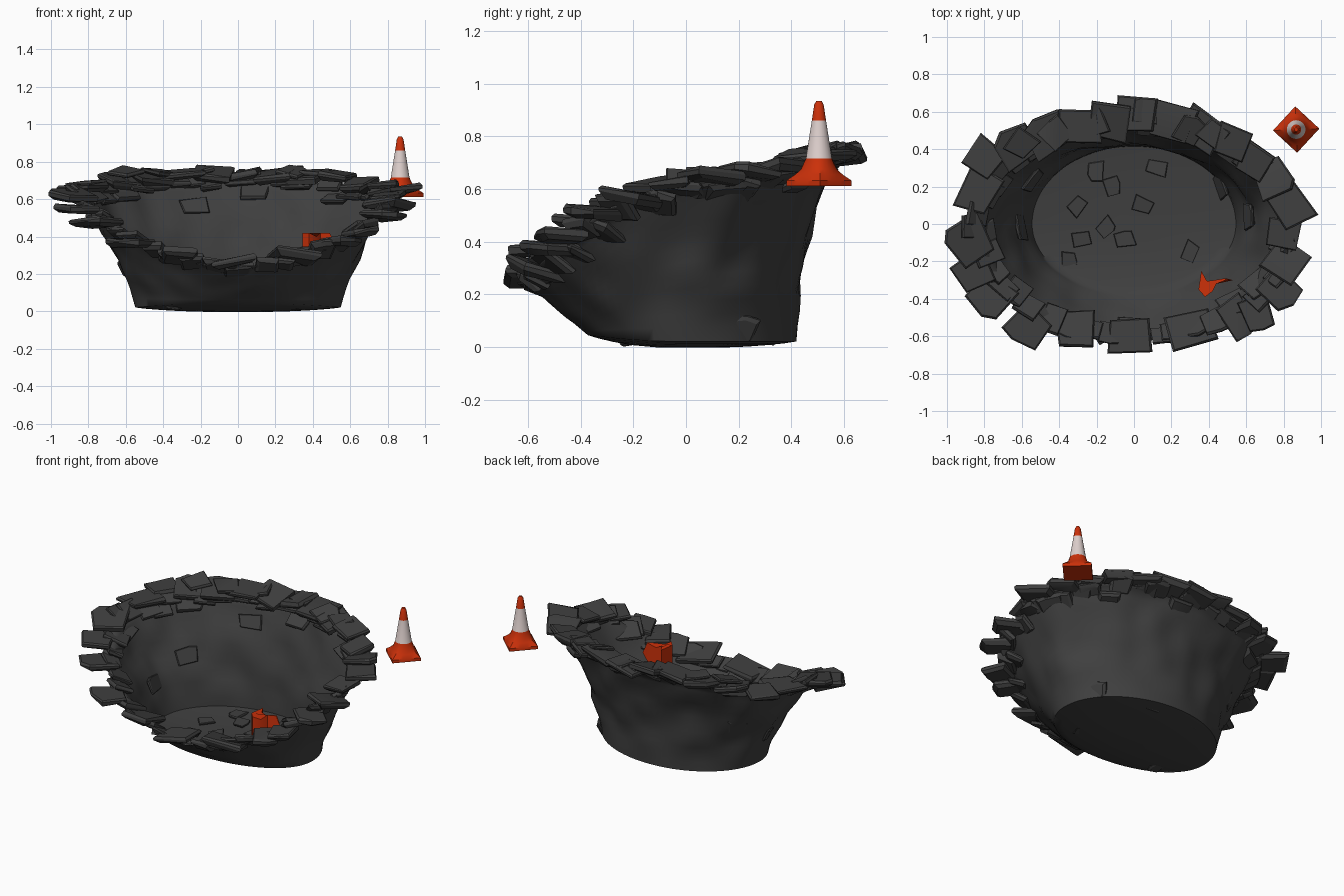
import bpy, bmesh, math, random
from mathutils import Vector, Matrix, noise

if "Cube" in bpy.data.objects:
    bpy.data.objects.remove(bpy.data.objects["Cube"])

random.seed(5)


def mat(name, r, g, b):
    m = bpy.data.materials.new(name)
    m.diffuse_color = (r, g, b, 1)
    m.use_nodes = True
    m.node_tree.nodes["Principled BSDF"].inputs["Base Color"].default_value = m.diffuse_color
    return m


ASPHALT = mat("dark asphalt", 0.05, 0.05, 0.05)
ORANGE = mat("cone orange", 0.6, 0.03, 0.003)
WHITE = mat("cone white", 0.72, 0.62, 0.6)


def finish(name, bm, mats, angle=35):
    bmesh.ops.recalc_face_normals(bm, faces=bm.faces)
    me = bpy.data.meshes.new(name)
    bm.to_mesh(me)
    bm.free()
    for m in mats:
        me.materials.append(m)
    ob = bpy.data.objects.new(name, me)
    bpy.context.collection.objects.link(ob)
    bpy.ops.object.select_all(action='DESELECT')
    ob.select_set(True)
    bpy.context.view_layer.objects.active = ob
    bpy.ops.object.shade_smooth_by_angle(angle=math.radians(angle))
    return ob


# rim height as a function of y: low at the front, high at the back
RIM = [(-0.7, 0.2), (-0.58, 0.235), (-0.5, 0.32), (-0.4, 0.415), (-0.3, 0.5),
       (-0.15, 0.58), (0, 0.625), (0.3, 0.66), (0.5, 0.69), (0.7, 0.74)]


def rim_z(y):
    y = min(max(y, -0.7), 0.7)
    for (a, p), (b, q) in zip(RIM, RIM[1:]):
        if y <= b:
            return p + (q - p) * (y - a) / (b - a)
    return RIM[-1][1]


def wall(ang, h):
    """Point on the bowl wall: h = 0 floor edge, h = 1 rim, above 1 = flared lip."""
    c, s = math.cos(ang), math.sin(ang)
    front = max(0, -s)
    lip = max(0, h - 1)
    h = min(h, 1)
    k = h ** (1.3 + 0.7 * max(0, s) ** 2 - 0.3 * front) + lip
    x = c * (0.545 + (0.83 - 0.545) * k)
    ry, by = (0.55, 0.415) if s > 0 else (0.58, 0.37)
    y = s * (by + (ry - by) * k)
    z0 = 0.025 + 0.025 * front ** 2
    return Vector((x, y, z0 + (rim_z(s * ry) - z0) * h + lip * 0.03))


# crater bowl: dished floor rings, wall rings with lumps, torn flared lip
N = 96
bm = bmesh.new()
rings = []
for f in (0.3, 0.55, 0.75, 0.9):
    ring = []
    for i in range(N):
        p = wall(2 * math.pi * i / N, 0)
        ring.append(bm.verts.new((p.x * f, p.y * f, 0.002 + (p.z - 0.002) * f ** 2.5)))
    rings.append(ring)
tear = [random.uniform(.3, 1.5) for i in range(N)]
for j in range(14):
    ring = []
    for i in range(N):
        a = 2 * math.pi * i / N
        h = j / 12 if j < 13 else 1 + 0.22 * tear[i]
        p = wall(a, h)
        n = noise.noise(p * 6) * 0.03 * min(1, j / 4)
        ring.append(bm.verts.new(p + Vector((math.cos(a), math.sin(a), 0)) * n))
    rings.append(ring)
bm.faces.new(rings[0])
for r0, r1 in zip(rings, rings[1:]):
    for i in range(N):
        k = (i + 1) % N
        bm.faces.new((r0[i], r0[k], r1[k], r1[i]))
bowl = finish("crater_bowl", bm, [ASPHALT], 65)
sol = bowl.modifiers.new("thickness", 'SOLIDIFY')
sol.thickness = 0.006
sol.offset = -1


def slab(bm, loc, ang, w, d, t, tilt, roll):
    """Broken paving slab: irregular bevelled plate, tilt is upward outward."""
    m = (Matrix.Translation(loc) @ Matrix.Rotation(ang, 4, 'Z')
         @ Matrix.Rotation(-tilt, 4, 'Y') @ Matrix.Rotation(roll, 4, 'X'))
    out = []
    for sx, sy in ((-1, -1), (1, -1), (1, 1), (-1, 1)):
        out.append((sx * d / 2 * random.uniform(0.75, 1.1), sy * w / 2 * random.uniform(0.75, 1.1)))
    if random.random() < 0.6:
        out.append((d * random.uniform(.52, .65), w * random.uniform(-.2, .2)))
    out.sort(key=lambda p: math.atan2(p[1], p[0]))
    layers = []
    for z, f in ((-t / 2, 0.75), (-t * 0.1, .98), (t * 0.25, 1), (t / 2, 0.92)):
        layers.append([bm.verts.new(m @ Vector((x * f, y * f, z + random.uniform(-.15, .15) * t)))
                       for x, y in out])
    n = len(out)
    for a, b in zip(layers, layers[1:]):
        for i in range(n):
            bm.faces.new((a[i], a[(i + 1) % n], b[(i + 1) % n], b[i]))
    bm.faces.new(layers[0][::-1])
    bm.faces.new(layers[-1])


# large slabs around the rim: x, y, width
SLABS = [(-.88, -.08, .24), (-.86, -.26, .18), (-.76, -.38, .2), (-.56, -.55, .22),
         (-.32, -.57, .2), (-.01, -.6, .24), (.3, -.57, .27), (.55, -.5, .16),
         (.66, -.47, .17), (.78, -.34, .19), (.81, -.2, .2), (.8, -.05, .18),
         (.84, .1, .23), (.74, .23, .2), (.65, .33, .19), (.53, .44, .2),
         (.36, .51, .22), (.2, .54, .24), (.02, .59, .2), (-.14, .55, .2),
         (-.3, .52, .22), (-.46, .47, .2), (-.62, .41, .22), (-.79, .35, .18), (-.83, .17, .24)]
bm = bmesh.new()
for x, y, w in SLABS:
    s = math.sin(math.atan2(y / 0.57, x / 0.83))
    ang = math.atan2(y / 0.57 ** 2, x / 0.86 ** 2)
    lift = random.uniform(0, 0.02) + (random.uniform(0, 0.03) if y > 0.2 else 0)
    slab(bm, Vector((x, y, rim_z(s * 0.57) + lift)), ang + random.uniform(-.3, .3), w * 1.05, 0.2,
         0.045, random.uniform(-.05, .35), random.uniform(-.2, .2))
finish("rim_slabs", bm, [ASPHALT], 25)

# smaller broken chunks wedged into the lip, following the wall slope
bm = bmesh.new()
for i in range(44):
    a = 2 * math.pi * (i + random.uniform(-.3, .3)) / 44
    p = wall(a, random.uniform(0.88, 1.15))
    slab(bm, p, math.atan2(p.y / 0.33, p.x / 0.72), random.uniform(.12, .2),
         random.uniform(.1, .16), 0.035, random.uniform(.3, .8), random.uniform(-.2, .2))
# extra pieces lying on the high back edge
for x, y in ((-.6, .43), (-.42, .48), (-.22, .54), (.06, .6), (.3, .5), (.43, .48)):
    slab(bm, Vector((x, y, 0.74)), math.atan2(y, x), .15, .14, .03,
         random.uniform(0, .35), random.uniform(-.3, .3))
finish("rim_chunks", bm, [ASPHALT], 25)

# rubble half buried in the floor and leaning on the inner walls
bm = bmesh.new()
for x, y in ((-.2, .28), (-.12, .2), (-.3, .1), (-.05, -.08), (-.15, -.02), (-.28, -.08),
             (.12, .3), (.05, .1), (.3, -.15), (-.35, -.2)):
    slab(bm, Vector((x, y, 0.02)), random.uniform(0, 6), .11, .08, .02,
         random.uniform(-.15, .15), random.uniform(-.1, .1))
for a, h in ((.52, .06), (.1, .4), (1.9, .8), (2.6, .5), (3.2, .35)):
    p = wall(a, h)
    slab(bm, Vector((p.x * .98, p.y * .98, p.z)), a, .15, .1, .025, 1.15, random.uniform(-.2, .2))
finish("floor_rubble", bm, [ASPHALT], 25)

# traffic cone: square flared foot blending into a round striped body
bm = bmesh.new()
CONE = [(.612, .124, 0), (.632, .124, 0), (.655, .09, .4), (.675, .068, .8), (.715, .05, 1),
        (.86, .027, 1), (.92, .018, 1), (.935, .01, 1)]
M = 24
cone_rings = []
for z, r, rnd in CONE:
    ring = []
    for i in range(M):
        a = 2 * math.pi * i / M
        sq = 1 / (abs(math.cos(a)) + abs(math.sin(a)))
        rr = r * (rnd + (1 - rnd) * sq)
        ring.append(bm.verts.new((.867 + rr * math.cos(a + .04), .505 + rr * math.sin(a + .04), z)))
    cone_rings.append(ring)
for j, (r0, r1) in enumerate(zip(cone_rings, cone_rings[1:])):
    for i in range(M):
        f = bm.faces.new((r0[i], r0[(i + 1) % M], r1[(i + 1) % M], r1[i]))
        f.material_index = 1 if j == 4 else 0
bm.faces.new(cone_rings[0][::-1])
bm.faces.new(cone_rings[-1])
finish("traffic_cone", bm, [ORANGE, WHITE])

# bent, torn piece of a second cone stuck in the front right of the pit
bm = bmesh.new()
PIECE = [(.36, -.25), (.345, -.35), (.38, -.39), (.42, -.36), (.44, -.32), (.53, -.3),
         (.49, -.29), (.43, -.3), (.39, -.305)]
lo = [bm.verts.new((x, y, .23 + max(0, x - .42))) for x, y in PIECE]
hi = [bm.verts.new((min(x, .49), y, .42 - .02 * (.4 < x < .435))) for x, y in PIECE]
for i in range(len(PIECE)):
    k = (i + 1) % len(PIECE)
    bm.faces.new((lo[i], lo[k], hi[k], hi[i]))
bm.faces.new(lo[::-1])
bm.faces.new(hi)
finish("broken_cone_piece", bm, [ORANGE])
